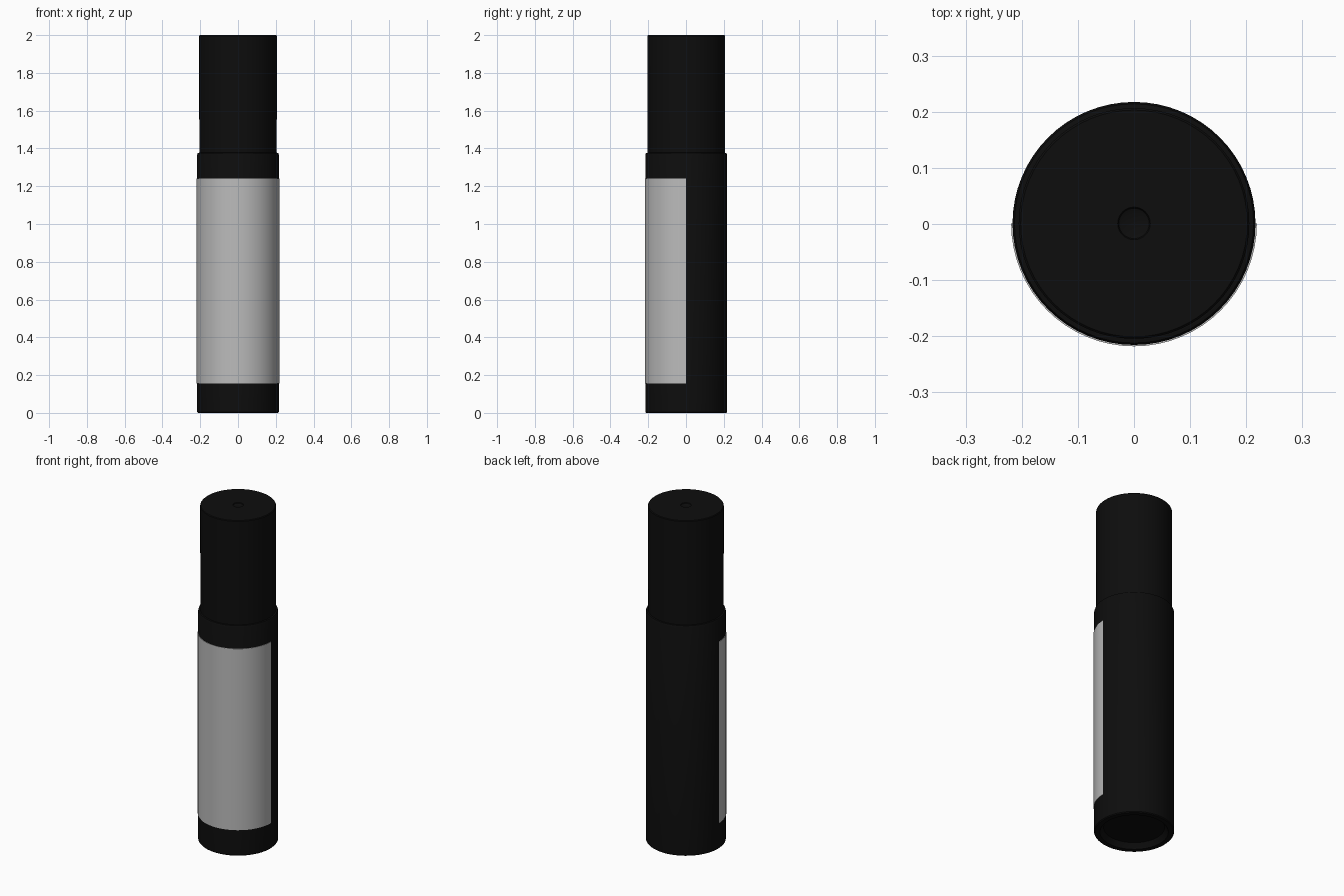
import bpy, bmesh, math

if "Cube" in bpy.data.objects:
    bpy.data.objects.remove(bpy.data.objects["Cube"])

SEG = 64
Y0 = 0.001  # the label is only in front, so the tube sits slightly back


def material(name, value):
    m = bpy.data.materials.new(name)
    m.diffuse_color = (value, value, value, 1)
    m.use_nodes = True
    m.node_tree.nodes["Principled BSDF"].inputs["Base Color"].default_value = m.diffuse_color
    return m


black = material("black plastic", 0.004)
grey = material("label grey", 0.5)


def lathe(name, profile, mat, start=0.0, sweep=2 * math.pi, seg=SEG):
    """Spin an (r, z) profile around the vertical axis."""
    bm = bmesh.new()
    vs = [bm.verts.new((r * math.cos(start), r * math.sin(start), z)) for r, z in profile]
    es = [bm.edges.new(p) for p in zip(vs, vs[1:])]
    bmesh.ops.spin(bm, geom=vs + es, cent=(0, 0, 0), axis=(0, 0, 1),
                   angle=sweep, steps=seg)
    bmesh.ops.remove_doubles(bm, verts=bm.verts, dist=1e-5)
    bmesh.ops.recalc_face_normals(bm, faces=bm.faces)
    me = bpy.data.meshes.new(name)
    bm.to_mesh(me)
    bm.free()
    me.materials.append(mat)
    ob = bpy.data.objects.new(name, me)
    ob.location.y = Y0
    bpy.context.collection.objects.link(ob)
    bpy.context.view_layer.objects.active = ob
    ob.select_set(True)
    bpy.ops.object.shade_smooth_by_angle(angle=math.radians(30))
    ob.select_set(False)
    return ob


# Tube body with recessed base and a small shoulder
lathe("body", [(0, 0.03), (0.165, 0.03), (0.178, 0.012), (0.185, 0), (0.212, 0),
               (0.2165, 0.005), (0.2165, 1.367), (0.213, 1.376), (0.2, 1.378), (0, 1.378)], black)

# Cap with a small round moulding mark on top
lathe("cap", [(0, 1.37), (0.205, 1.37), (0.2055, 1.996), (0.202, 2.0), (0.029, 2.0),
              (0.027, 1.996), (0.020, 1.993), (0, 1.992)], black)

# Label: thin closed shell over the front half
ri, ro, z0, z1 = 0.2155, 0.219, 0.155, 1.24
label = lathe("label", [(ri, z0), (ro, z0), (ro, z1), (ri, z1), (ri, z0)],
              grey, start=math.pi, sweep=math.pi, seg=SEG // 2)
